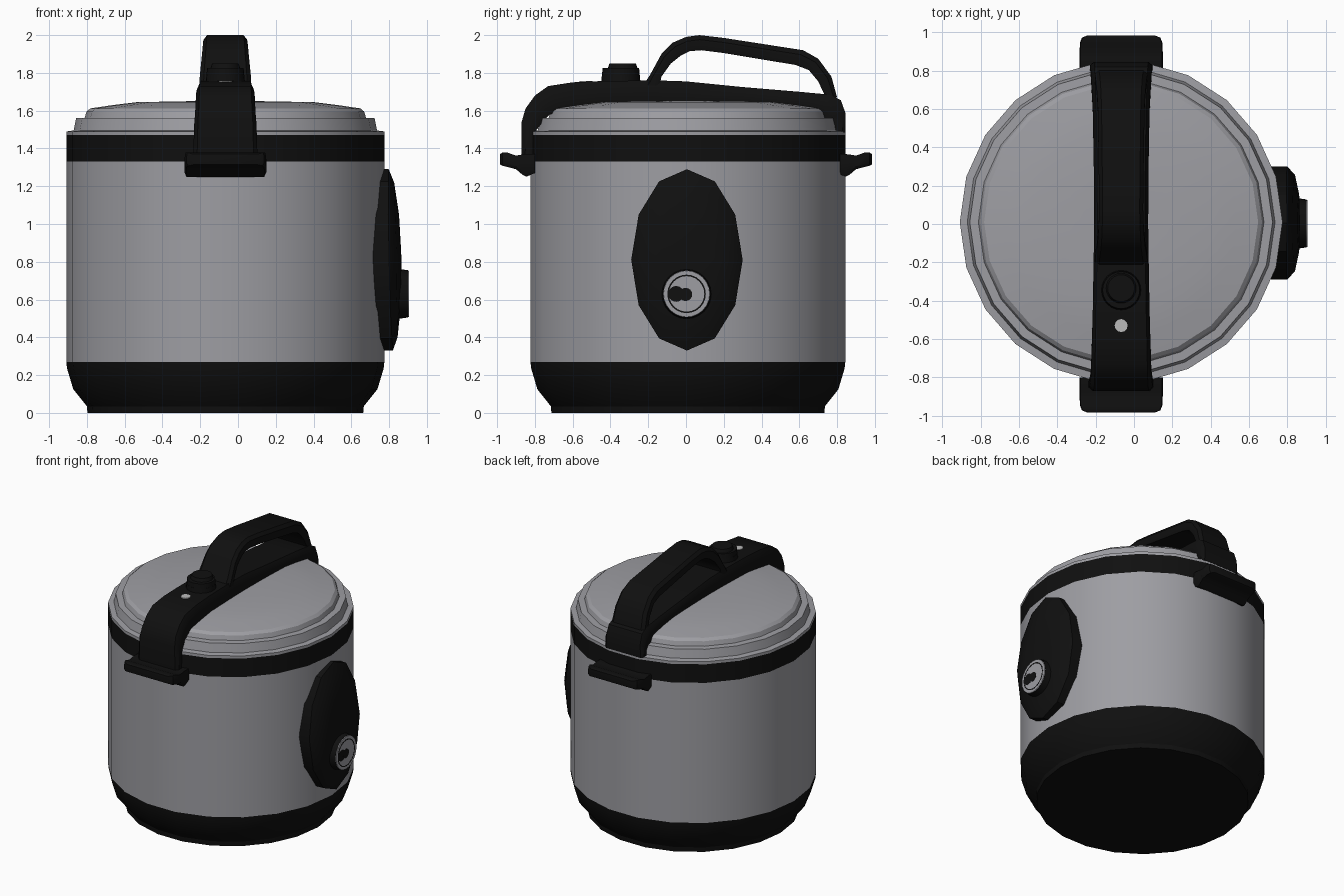
import bpy, bmesh, math
from mathutils import Matrix, Vector

if "Cube" in bpy.data.objects:
    bpy.data.objects.remove(bpy.data.objects["Cube"])

CX, CY = -0.067, 0.01      # axis of the pot
SIDES = 22


def material(name, rgb):
    m = bpy.data.materials.new(name)
    m.diffuse_color = (*rgb, 1)
    m.use_nodes = True
    m.node_tree.nodes["Principled BSDF"].inputs["Base Color"].default_value = m.diffuse_color
    return m


GREY = material("brushed grey", (0.34, 0.34, 0.365))
BLACK = material("black plastic", (0.005, 0.005, 0.005))
LIGHT = material("light grey", (0.50, 0.50, 0.50))


def finish(name, bm, mat, angle=32):
    bmesh.ops.recalc_face_normals(bm, faces=bm.faces)
    me = bpy.data.meshes.new(name)
    bm.to_mesh(me)
    bm.free()
    me.materials.append(mat)
    ob = bpy.data.objects.new(name, me)
    bpy.context.collection.objects.link(ob)
    bpy.ops.object.select_all(action='DESELECT')
    ob.select_set(True)
    bpy.context.view_layer.objects.active = ob
    bpy.ops.object.shade_smooth_by_angle(angle=math.radians(angle))
    return ob


def bridge(bm, rings, cap_start=False, cap_end=False):
    vs = [[bm.verts.new(p) for p in r] for r in rings]
    n = len(vs[0])
    for a, b in zip(vs, vs[1:]):
        for i in range(n):
            j = (i + 1) % n
            bm.faces.new((a[i], a[j], b[j], b[i]))
    if cap_start:
        bm.faces.new(vs[0])
    if cap_end:
        bm.faces.new(vs[-1])


def lathe(name, profile, mat, cap_start=False, cap_end=False):
    bm = bmesh.new()
    rings = [[(CX + r * math.cos(math.tau * i / SIDES),
               CY + r * math.sin(math.tau * i / SIDES), z) for i in range(SIDES)]
             for r, z in profile]
    bridge(bm, rings, cap_start, cap_end)
    ob = finish(name, bm, mat)
    # open shells: make sure faces point away from the pot's middle
    c = Vector((CX, CY, 0.85))
    f = ob.data.polygons[0]
    if f.normal.dot(f.center - c) < 0:
        ob.data.flip_normals()
    return ob


def ribbon(name, stations, chamfer=0.82):
    """Loft of chamfered boxes; station = outer y, z, inner y, z, half width."""
    bm = bmesh.new()
    rings = []
    for yo, zo, yi, zi, w in stations:
        o, i = Vector((0, yo, zo)), Vector((0, yi, zi))
        sec = [(-w * chamfer, 0), (-w, 0.3), (-w, 0.8), (-w * 0.95, 1),
               (w * 0.95, 1), (w, 0.8), (w, 0.3), (w * chamfer, 0)]
        rings.append([o.lerp(i, t) + Vector((CX + x, 0, 0)) for x, t in sec])
    bridge(bm, rings, True, True)
    return finish(name, bm, BLACK, 35)


def disc(name, loc, r1, r2, depth, mat, axis='Z', seg=24):
    """Capped cone; loc is the middle of its base, pointing along axis."""
    bm = bmesh.new()
    m = Matrix.Translation(loc)
    if axis == 'X':
        m = m @ Matrix.Rotation(math.pi / 2, 4, 'Y')
    m = m @ Matrix.Translation((0, 0, depth / 2))
    bmesh.ops.create_cone(bm, cap_ends=True, segments=seg, radius1=r1,
                          radius2=r2, depth=depth, matrix=m)
    return finish(name, bm, mat)


# pot: base, wall, band, rim and lid
lathe("base", [(0.73, 0), (0.733, 0.035), (0.805, 0.125), (0.838, 0.235), (0.842, 0.27)],
      BLACK, cap_start=True)
lathe("wall", [(0.842, 0.27), (0.842, 1.33)], GREY)
lathe("band", [(0.842, 1.33), (0.842, 1.47)], BLACK)
lathe("rim", [(0.842, 1.47), (0.842, 1.49), (0.803, 1.495)], GREY)
lathe("lid", [(0.803, 1.495), (0.79, 1.56), (0.745, 1.562), (0.735, 1.595),
              (0.715, 1.612), (0.60, 1.629), (0.47, 1.645), (0.2, 1.65)],
      GREY, cap_end=True)

# strap running over the lid from front to back
ribbon("lid_strap", [
    (-0.87, 1.36, -0.81, 1.36, 0.17), (-0.87, 1.54, -0.79, 1.50, 0.165),
    (-0.85, 1.61, -0.76, 1.54, 0.16), (-0.80, 1.68, -0.72, 1.58, 0.157),
    (-0.73, 1.73, -0.66, 1.60, 0.155), (-0.60, 1.75, -0.58, 1.61, 0.152),
    (-0.44, 1.757, -0.44, 1.63, 0.148), (-0.15, 1.76, -0.15, 1.63, 0.143),
    (0.0, 1.755, 0.0, 1.63, 0.141), (0.30, 1.725, 0.30, 1.63, 0.143),
    (0.60, 1.70, 0.58, 1.61, 0.148), (0.76, 1.685, 0.70, 1.59, 0.155),
    (0.82, 1.655, 0.74, 1.55, 0.158), (0.845, 1.585, 0.785, 1.52, 0.16),
    (0.845, 1.485, 0.79, 1.485, 0.163)], 0.88)

# carrying loop above the strap
ribbon("carry_loop", [
    (-0.23, 1.73, -0.14, 1.73, 0.138), (-0.19, 1.79, -0.13, 1.78, 0.135),
    (-0.13, 1.90, -0.08, 1.85, 0.125), (-0.07, 1.96, -0.03, 1.89, 0.12),
    (0.0, 1.99, 0.02, 1.915, 0.117), (0.07, 2.0, 0.08, 1.92, 0.115),
    (0.20, 1.985, 0.20, 1.905, 0.116), (0.62, 1.92, 0.58, 1.842, 0.122),
    (0.70, 1.875, 0.65, 1.815, 0.126), (0.77, 1.78, 0.70, 1.755, 0.132),
    (0.80, 1.67, 0.74, 1.67, 0.138)], 0.84)

# steam valve and indicator dot
disc("valve_collar", (CX, -0.345, 1.74), 0.105, 0.10, 0.05, BLACK)
disc("valve_body", (CX, -0.345, 1.78), 0.10, 0.097, 0.045, BLACK)
disc("valve_cap", (CX, -0.335, 1.82), 0.08, 0.07, 0.03, BLACK)
disc("indicator_dot", (CX, -0.53, 1.74), 0.034, 0.034, 0.018, LIGHT, seg=12)

# grips at front and back
for side, label in ((-1, "front"), (1, "back")):
    ribbon(label + "_grip", [(side * y, zt, side * y, zb, w) for y, zt, zb, w in (
        (0.80, 1.37, 1.27, 0.217), (0.845, 1.37, 1.25, 0.217),
        (0.865, 1.368, 1.26, 0.217), (0.90, 1.362, 1.29, 0.217),
        (0.945, 1.378, 1.302, 0.215), (0.972, 1.378, 1.308, 0.205),
        (0.984, 1.37, 1.315, 0.175))], 0.98)

# twelve-sided oval control panel on the right
bm = bmesh.new()
rings = []
for s, x0, bend in ((1, 0.76, 0.045), (1, 0.82, 0.02), (0.85, 0.845, 0.005),
                    (0.5, 0.862, 0), (0.1, 0.865, 0)):
    ring = []
    for k in range(12):
        a = math.tau * k / 12
        y, z = 0.295 * s * math.cos(a), 0.48 * s * math.sin(a)
        x = x0 - bend * math.cos(a) ** 2 - 0.022 * max(0, z / 0.48) ** 1.2
        ring.append((x, 0.005 + y, 0.81 + z))
    rings.append(ring)
bridge(bm, rings, True, True)
finish("control_panel", bm, BLACK)

# dial: black body, grey face, dark groove and pointer hollow
KY, KZ = 0.003, 0.63
disc("dial", (0.83, KY, KZ), 0.135, 0.125, 0.07, BLACK, 'X')
disc("dial_face", (0.899, KY, KZ), 0.124, 0.122, 0.005, GREY, 'X')
bm = bmesh.new()
bridge(bm, [[(x, KY + r * math.cos(math.tau * i / 24), KZ + r * math.sin(math.tau * i / 24))
             for i in range(24)]
            for x, r in ((0.903, 0.102), (0.905, 0.102), (0.905, 0.094), (0.903, 0.094))])
finish("dial_groove", bm, BLACK)
disc("dial_pointer", (0.903, KY - 0.055, KZ), 0.042, 0.042, 0.0022, BLACK, 'X', 16)
disc("dial_hub", (0.903, KY - 0.005, KZ - 0.003), 0.035, 0.035, 0.0026, BLACK, 'X', 16)
